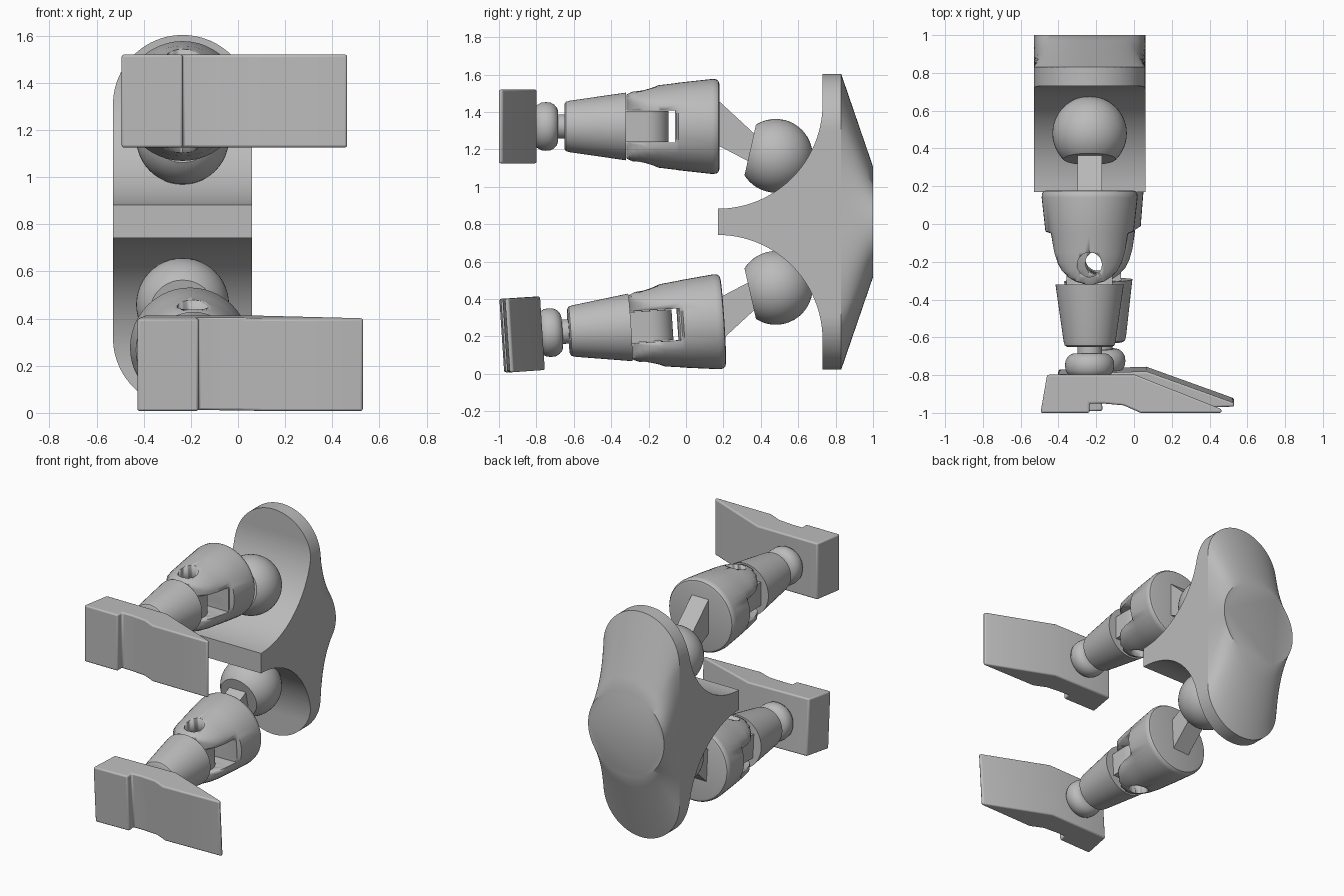
import bpy, bmesh
from math import sin, cos, pi, sqrt, radians
from mathutils import Vector, Matrix

cube = bpy.data.objects.get("Cube")
if cube:
    bpy.data.objects.remove(cube, do_unlink=True)

grey = bpy.data.materials.new("plain grey")
grey.use_nodes = True
COLOR = (0.5, 0.5, 0.5, 1)
grey.diffuse_color = COLOR
grey.node_tree.nodes["Principled BSDF"].inputs["Base Color"].default_value = COLOR

CX, MID = -0.235, 0.8125      # centre line of the body in x and z


def finish(name, bm, smooth=35):
    bmesh.ops.recalc_face_normals(bm, faces=bm.faces)
    mesh = bpy.data.meshes.new(name)
    bm.to_mesh(mesh)
    bm.free()
    obj = bpy.data.objects.new(name, mesh)
    bpy.context.collection.objects.link(obj)
    mesh.materials.append(grey)
    bpy.ops.object.select_all(action="DESELECT")
    obj.select_set(True)
    bpy.context.view_layer.objects.active = obj
    bpy.ops.object.shade_smooth_by_angle(angle=radians(smooth))
    return obj


def loft(name, rings):
    """Skin a row of closed rings and cap both ends."""
    bm = bmesh.new()
    loops = [[bm.verts.new(p) for p in ring] for ring in rings]
    n = len(loops[0])
    for a, b in zip(loops, loops[1:]):
        for i in range(n):
            j = (i + 1) % n
            bm.faces.new((a[i], a[j], b[j], b[i]))
    bm.faces.new(loops[0])
    bm.faces.new(loops[-1])
    return finish(name, bm)


def turned(name, profile, n=48):
    """Round part along y from (y, radius, half width limit) stations."""
    rings = []
    for y, r, *limit in profile:
        w = limit[0] if limit else r
        rings.append([(max(-w, min(w, r * cos(2 * pi * i / n))), y, r * sin(2 * pi * i / n))
                      for i in range(n)])
    return loft(name, rings)


def prism(name, points, axis, lo, hi):
    """Extrude a 2D outline along the x or z axis."""
    put = (lambda p, h: (h, *p)) if axis == "x" else (lambda p, h: (*p, h))
    return loft(name, [[put(p, h) for p in points] for h in (lo, hi)])


def apply(obj, kind, **settings):
    mod = obj.modifiers.new(kind, kind)
    for key, value in settings.items():
        setattr(mod, key, value)
    bpy.context.view_layer.objects.active = obj
    bpy.ops.object.modifier_apply(modifier=mod.name)


def cut(obj, cutter):
    apply(obj, "BOOLEAN", operation="DIFFERENCE", object=cutter, solver="EXACT")
    bpy.data.objects.remove(cutter, do_unlink=True)


def disc(radius, y, a=0, b=2 * pi, n=32):
    return [(radius * cos(a + (b - a) * i / n), y + radius * sin(a + (b - a) * i / n))
            for i in range(n)]


# Pelvis front: rounded plate with two scooped hip sockets and a tongue between
R, HALF, SCOOP = 0.295, 0.79, 0.56
STRAIGHT = HALF - R


def front_y(h):
    d = 0.63 - abs(h)
    return 0.17 + sqrt(max(0, SCOOP ** 2 - d ** 2)) if d > 0 else 0.73


heights = [0.07 + SCOOP * (1 - cos(pi / 2 * i / 24)) for i in range(25)]
heights += [STRAIGHT + R * sin(pi / 2 * i / 20) for i in range(20)] + [HALF - 0.0002]
heights = sorted(set(heights))
heights = [-h for h in reversed(heights)] + heights
sections = []
for h in heights:
    over = max(0, abs(h) - STRAIGHT)
    w = sqrt(R ** 2 - over ** 2)
    y = front_y(h)
    z = MID + h
    sections.append([(CX - w, y, z), (CX + w, y, z), (CX + w, 0.83, z), (CX - w, 0.83, z)])
loft("pelvis_front", sections)


# Pelvis back: rounded plate outline blending into a flat round pad
def stadium_point(t):
    arc, side = pi * R, 2 * STRAIGHT
    s = t * 2 * (arc + side)
    flip = 1
    if s >= arc + side:
        s, flip = s - arc - side, -1
    if s < arc:
        x, h = R * cos(s / R), STRAIGHT + R * sin(s / R)
    else:
        x, h = -R, STRAIGHT - (s - arc)
    return Vector((CX + flip * x, 0.83, MID + flip * h))


N = 96
shift = STRAIGHT / (2 * (pi * R + 2 * STRAIGHT))
plate = [stadium_point((i / N - shift) % 1) for i in range(N)]
pad = [Vector((CX + R * cos(2 * pi * i / N), 1, MID + R * sin(2 * pi * i / N))) for i in range(N)]
loft("pelvis_back", [[a.lerp(b, k / 6) for a, b in zip(plate, pad)] for k in range(7)])


# Hip balls with flat faces, and tapered shafts
def hip(side, s):
    centre = Vector((CX, 0.48, MID + s * 0.353))
    normal = Vector((0, -0.97, 0.22 * s)).normalized()
    bm = bmesh.new()
    bmesh.ops.create_uvsphere(bm, u_segments=48, v_segments=24, radius=0.197)
    bmesh.ops.translate(bm, verts=bm.verts, vec=centre)
    cutres = bmesh.ops.bisect_plane(bm, geom=bm.verts[:] + bm.edges[:] + bm.faces[:],
                                    plane_co=centre + normal * 0.14, plane_no=normal,
                                    clear_outer=True)
    rim = [e for e in cutres["geom_cut"] if isinstance(e, bmesh.types.BMEdge)]
    bmesh.ops.contextual_create(bm, geom=rim)
    finish(side + "_hip_ball", bm)
    outline = [(0.15, 0.67), (0.15, 0.42), (0.36, 0.31), (0.41, 0.43)]
    prism(side + "_hip_shaft", [(y, MID + s * h) for y, h in outline], "x", CX - 0.065, CX + 0.065)


# Leg, modelled along -y from a pivot at the top of the thigh
def leg(side, matrix):
    parts = []
    knee = -0.385

    def pin():
        return prism("pin_cutter", disc(0.065, knee), "z", -0.4, 0.4)

    thigh = turned(side + "_thigh", [
        (0.008, 0.228), (0.004, 0.243), (-0.008, 0.252), (-0.03, 0.254),
        (-0.21, 0.234), (-0.22, 0.232, 0.205), (-0.32, 0.22, 0.187),
        (-0.38, 0.209, 0.168), (-0.42, 0.198, 0.145), (-0.45, 0.188, 0.115),
        (-0.475, 0.178, 0.075), (-0.489, 0.17, 0.025)])
    slot = [(-0.3, -0.6), (0.3, -0.6), (0.3, -0.23), (-0.3, -0.23)]
    cut(thigh, prism("slot_cutter", slot, "z", -0.085, 0.085))
    cut(thigh, pin())
    parts.append(thigh)

    tongue = prism(side + "_knee_tongue",
                   disc(0.122, knee, 0, pi, 24) + [(-0.122, knee), (-0.122, -0.51), (0.122, -0.51)],
                   "z", -0.082, 0.082)
    cut(tongue, pin())
    parts.append(tongue)

    parts.append(turned(side + "_shin", [
        (-0.49, 0.181), (-0.79, 0.138), (-0.812, 0.132), (-0.82, 0.12)]))
    parts.append(turned(side + "_ankle_neck", [(-0.8, 0.065), (-0.88, 0.065)]))
    parts.append(turned(side + "_ankle", [
        (-0.855, 0.085), (-0.86, 0.1), (-0.875, 0.117), (-0.895, 0.128),
        (-0.92, 0.13), (-0.945, 0.127), (-0.965, 0.115), (-0.985, 0.09)]))

    # Foot: wedge toe, stepped heel and shallow arch
    foot = prism(side + "_foot", [
        (-0.26, -1.17), (-0.225, -0.968), (0.24, -0.968), (0.698, -1.15), (0.698, -1.17),
        (0.27, -1.17), (0.18, -1.13), (0.07, -1.12), (0.0, -1.12), (0.0, -1.17)],
        "z", -0.197, 0.197)
    apply(foot, "BEVEL", width=0.018, segments=3, limit_method="ANGLE", angle_limit=radians(25))
    parts.append(foot)
    for part in parts:
        part.matrix_world = matrix


hip("upper", 1)
hip("lower", -1)
leg("upper", Matrix.Translation((CX, 0.17, 1.3225)))
leg("lower", Matrix.Translation((-0.205, 0.19, 0.28))
    @ Matrix.Rotation(0.032, 4, "Z") @ Matrix.Rotation(0.065, 4, "X"))
